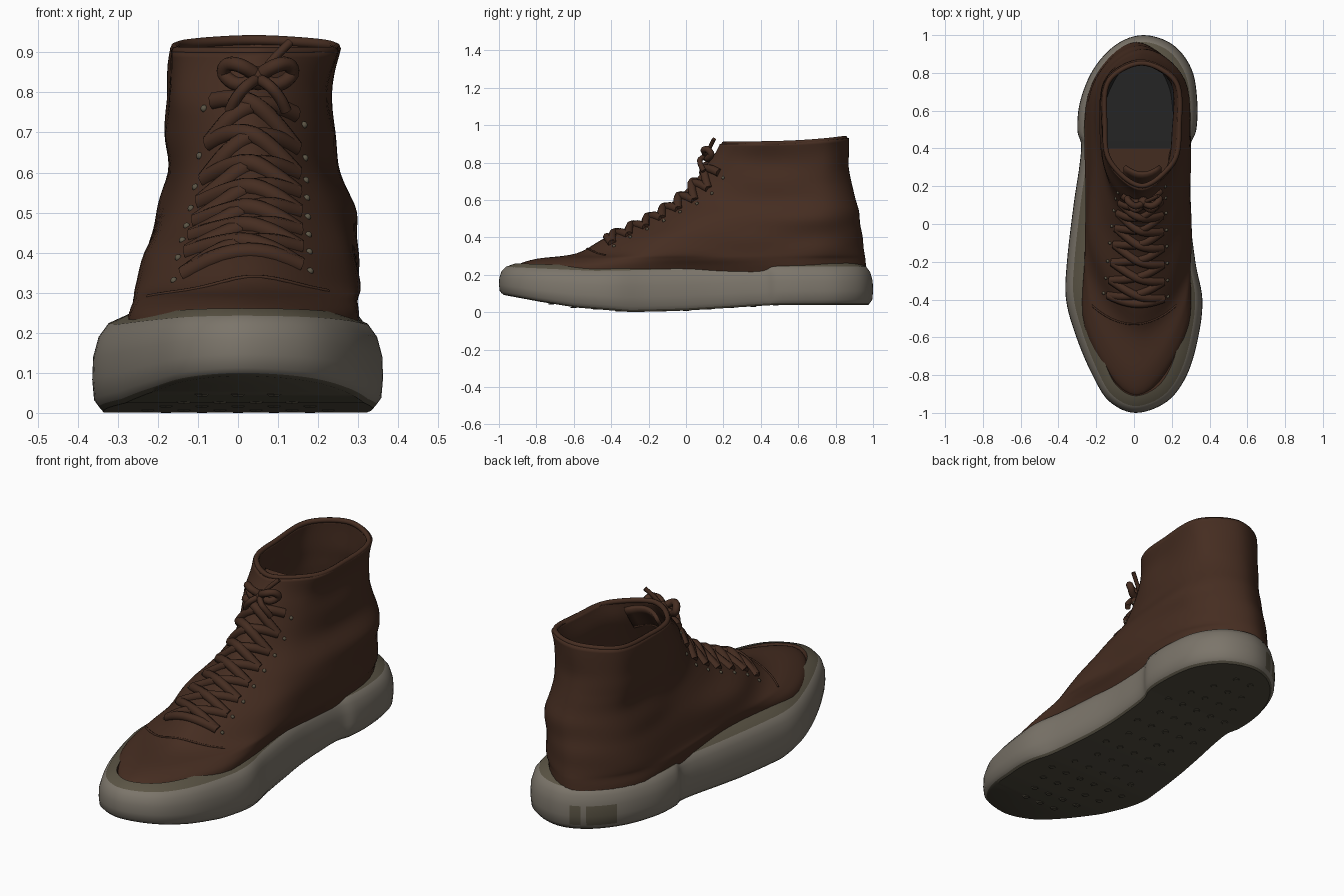
import bpy, bmesh
from mathutils import Vector, noise
from mathutils.bvhtree import BVHTree

cube = bpy.data.objects.get("Cube")
if cube:
    bpy.data.objects.remove(cube)


def material(name, rgb):
    m = bpy.data.materials.new(name)
    m.use_nodes = True
    m.diffuse_color = (*rgb, 1)
    m.node_tree.nodes["Principled BSDF"].inputs["Base Color"].default_value = (*rgb, 1)
    return m


brown = material("brown canvas", (.06, .026, .015))
grey = material("grey rubber", (.2, .178, .145))
olive = material("olive trim", (.105, .09, .06))
tread = material("dark tread", (.08, .07, .048))
lining = material("dark insole", (.018, .018, .018))


def finish(obj, mats, angle=.8):
    for m in mats:
        obj.data.materials.append(m)
    bpy.ops.object.select_all(action='DESELECT')
    obj.select_set(True)
    bpy.context.view_layer.objects.active = obj
    bpy.ops.object.shade_smooth_by_angle(angle=angle)
    return obj


def mesh_object(name, verts, faces):
    me = bpy.data.meshes.new(name)
    me.from_pydata(verts, [], faces)
    obj = bpy.data.objects.new(name, me)
    bpy.context.collection.objects.link(obj)
    return obj


def spline(a, b, c, d, t):
    return (b * 2 + (c - a) * t + (a * 2 - b * 5 + c * 4 - d) * t * t
            + (b * 3 - a - c * 3 + d) * t ** 3) / 2


def smooth_loop(pts, k):
    n = len(pts)
    return [spline(pts[i - 1], pts[i], pts[(i + 1) % n], pts[(i + 2) % n], s / k)
            for i in range(n) for s in range(k)]


def smooth_path(pts, k):
    p = [pts[0]] + pts + [pts[-1]]
    return [spline(*p[i:i + 4], s / k) for i in range(len(pts) - 1) for s in range(k)] + [pts[-1]]


def loft_faces(rows, n):
    return [(i * n + j, i * n + (j + 1) % n, (i + 1) * n + (j + 1) % n, (i + 1) * n + j)
            for i in range(rows - 1) for j in range(n)]


def fill_faces(base, n, flip=False):
    # strips that join the two sides of a ring
    out = []
    for j in range(n // 2):
        f = list(dict.fromkeys(base + q % n for q in (j, j + 1, n - j - 1, n - j)))
        out.append(f[::-1] if flip else f)
    return out


def lookup(table, y):
    for (a, u), (b, v) in zip(table, table[1:]):
        if y <= b:
            t = max(0, (y - a) / (b - a))
            return u + (v - u) * t
    return table[-1][1]


# Sole: stations (y, inner x, outer x), swept through a rounded edge profile
stations = [(-.94, -.13, .175), (-.8, -.22, .28), (-.6, -.305, .34), (-.4, -.36, .362),
            (-.2, -.355, .325), (.1, -.32, .29), (.3, -.29, .29), (.42, -.28, .3),
            (.5, -.3, .33), (.65, -.285, .335), (.82, -.215, .305), (.95, -.095, .205)]
outline = ([Vector((.01, -1))] + [Vector((r, y)) for y, l, r in stations]
           + [Vector((.05, 1))] + [Vector((l, y)) for y, l, r in reversed(stations)])
outline = smooth_loop(outline, 6)
bottom = [(-1, .1), (-.8, .065), (-.6, .035), (-.3, .012), (0, .02), (.5, .05), (1, .05)]
top = [(-1, .255), (-.5, .238), (0, .25), (.5, .26), (1, .26)]
edge = [(.025, -.05), (.016, 0), (.004, .08), (0, .3), (.002, .55), (.014, .77),
        (.036, .92), (.09, 1.04), (.13, .5)]


def sole_z(y, f):
    low = lookup(bottom, y)
    return low + f * (lookup(top, y) - low)


verts = [(.01 + (p.x - .01) * (1 - d / .33), p.y * (1 - d), sole_z(p.y, f))
         for d, f in edge for p in outline]
n = len(outline)
faces = loft_faces(len(edge), n) + fill_faces(0, n, True) + fill_faces((len(edge) - 1) * n, n)
sole = mesh_object("sole", verts, faces)
finish(sole, [grey, olive, tread, brown, lining], .7)
sides = (len(edge) - 1) * n
for p in sole.data.polygons:
    row, c = p.index // n, p.center
    if row == 0 or sides <= p.index < sides + n // 2:
        p.material_index = 2
    elif row == 6:
        p.material_index = 1
    elif p.index >= sides or row > 6:
        p.material_index = 4 if c.y > .4 else 3
    elif 2 <= row <= 3 and c.y > .8 and (-.2 < c.x < -.1 or -.07 < c.x < -.02):
        p.material_index = 1    # worn heel patches

# Low tread studs
bm = bmesh.new()
for i in range(14):
    y = -.72 + i * .12
    reach = min(abs(p.x) for p in sorted(outline, key=lambda p: abs(p.y - y))[:6]) - .1
    for k in range(-3, 4):
        x = k * .09 + (i % 2) * .045
        if abs(x) < reach:
            made = bmesh.ops.create_cone(bm, segments=6, radius1=.014, radius2=.022,
                                         depth=.006, cap_ends=True)
            bmesh.ops.translate(bm, verts=made["verts"],
                                vec=(x, y, max(.003, sole_z(y, -.05) + .001)))
studs = mesh_object("tread_studs", [], [])
bm.to_mesh(studs.data)
bm.free()
finish(studs, [tread], .5)

# Upper: rings of height, front, back, centre and three half widths
levels = [(.2, -.92, .965, .01, .28, .24, .255), (.25, -.905, .962, .015, .27, .26, .258),
          (.285, -.8, .957, .02, .25, .275, .254), (.315, -.58, .952, .025, .25, .275, .248),
          (.4, -.43, .943, .03, .23, .265, .235), (.5, -.22, .928, .045, .18, .237, .22),
          (.6, -.06, .908, .04, .15, .205, .202), (.7, .04, .878, .028, .155, .21, .19),
          (.8, .12, .87, .028, .165, .205, .188), (.9, .18, .875, .045, .18, .207, .192)]
rings = []
for z, f, b, c, wf, wm, wh in levels:
    half = [(wf, .2), (wm, .5), (wh, .85)]
    side = [Vector((c + w, f + (b - f) * t, z)) for w, t in half]
    other = [Vector((c - w, f + (b - f) * t, z)) for w, t in reversed(half)]
    rings.append(smooth_loop([Vector((c, f, z))] + side + [Vector((c, b, z))] + other, 8))
n = len(rings[0])
columns = [smooth_path([r[j] for r in rings], 5) for j in range(n)]
rows = len(columns[0])
verts = []
for i in range(rows):
    for j in range(n):
        v = columns[j][i].copy()
        out = Vector((v.x - .03, (v.y - .5) * .4, 0)).normalized()
        crease = noise.noise(Vector((v.x * 3, v.y * 3, v.z * 9)))
        v += out * crease * .012 * min(1, max(0, (v.z - .25) / .1))
        v.z += .03 * max(0, (v.z - .8) / .1) * max(0, (v.y - .18) / .69) ** 3
        verts.append(v)
rim = verts[-n:]
faces = loft_faces(rows, n)
surface = BVHTree.FromPolygons(verts, faces)
upper = finish(mesh_object("upper", verts, faces), [brown], 1)
wall = upper.modifiers.new("wall", 'SOLIDIFY')
wall.thickness, wall.offset = .025, -1


def tube(name, pts, radius, closed=False):
    cu = bpy.data.curves.new(name, 'CURVE')
    cu.dimensions = '3D'
    cu.bevel_depth, cu.bevel_resolution = radius, 2
    cu.use_fill_caps = True
    s = cu.splines.new('POLY')
    path = smooth_loop(pts, 4) if closed else smooth_path(pts, 5)
    s.points.add(len(path) - 1)
    for q, p in zip(s.points, path):
        q.co = (*p, 1)
    s.use_cyclic_u = closed
    obj = bpy.data.objects.new(name, cu)
    bpy.context.collection.objects.link(obj)
    bpy.ops.object.select_all(action='DESELECT')
    obj.select_set(True)
    bpy.context.view_layer.objects.active = obj
    bpy.ops.object.convert(target='MESH')
    finish(bpy.context.object, [brown], 1)


# Rounded collar edge, centred in the wall
middle = Vector((.045, .53, .9))
tube("collar_rim", [p.lerp(Vector((*middle.xy, p.z)), .06) for p in rim[::2]], .013, True)

# Lacing follows the sloping front of the upper
low, high = Vector((.01, -.42, .4)), Vector((.04, .12, .82))
inward = Vector((0, .61, -.79))


def on_front(x, t, lift=0):
    start = low.lerp(high, t) + Vector((x, 0, 0)) - inward * .3
    hit = surface.ray_cast(start, inward)[0]
    return (hit if hit else start + inward * .3) - inward * lift


def lace_reach(t):
    return .145 - .045 * t


count = 7
for i in range(count):
    t, up = i / count, (i + 1) / count
    for side, rise in ((-1, 0), (1, .008)):
        a, b = side * lace_reach(t), -side * lace_reach(up)
        pts = [on_front(a + (b - a) * s, t + (up - t) * s,
                        rise * (1 - abs(2 * s - 1)) - .003) for s in (0, .25, .5, .75, 1)]
        tube("lace_cross", pts, .023)
tube("lace_bottom", [on_front(s * lace_reach(0), 0) for s in (-1, -.5, 0, .5, 1)], .023)

# Eyelets
for i in range(count + 1):
    for side in (-1, 1):
        t = i / count
        centre = on_front(side * (lace_reach(t) + .025), t)
        bpy.ops.mesh.primitive_uv_sphere_add(segments=10, ring_count=6, radius=.009,
                                             location=centre)
        bpy.context.object.name = "eyelet"
        finish(bpy.context.object, [olive])


# Toe cap seam
def on_top(x, y):
    hit = surface.ray_cast(Vector((x, y, 2)), Vector((0, 0, -1)))[0]
    return hit if hit else Vector((x, y, .25))


tube("toe_cap_seam", [on_top(k * .045, -.53 + .1 * (k / 5) ** 2) for k in range(-5, 6)], .005)

# Tongue
cols, steps = 9, 5
verts = []
for i in range(steps):
    for j in range(cols):
        u = j / (cols - 1) * 2 - 1
        verts.append((.045 + .1 * u, .18 + .02 * i + .04 * u * u, .78 + .03 * i - .02 * u * u))
faces = [(i * cols + j, i * cols + j + 1, (i + 1) * cols + j + 1, (i + 1) * cols + j)
         for i in range(steps - 1) for j in range(cols - 1)]
tongue = finish(mesh_object("tongue", verts, faces), [brown])
tongue.modifiers.new("padding", 'SOLIDIFY').thickness = .02

# Bow: knot, two loops and two loose ends
knot = Vector((.05, .115, .835))
bpy.ops.mesh.primitive_uv_sphere_add(segments=14, ring_count=8, radius=.03, location=knot)
bpy.context.object.name = "lace_knot"
finish(bpy.context.object, [brown])
for side in (-1, 1):
    loop = [(0, 0, 0), (.04, -.02, .03), (.075, 0, .035), (.085, .02, .01), (.05, 0, -.015)]
    tube("bow_loop", [knot + Vector((side * x, y, z)) for x, y, z in loop], .018, True)
    tail = [(0, -.01, 0), (.03, -.04, -.02), (.055, -.035, -.05), (.07, -.02, -.08)]
    tube("lace_end", [knot + Vector((side * x, y, z)) for x, y, z in tail], .015)
tube("lace_tip", [knot, knot + Vector((.04, .015, .05)), knot + Vector((.08, .035, .09))], .011)
